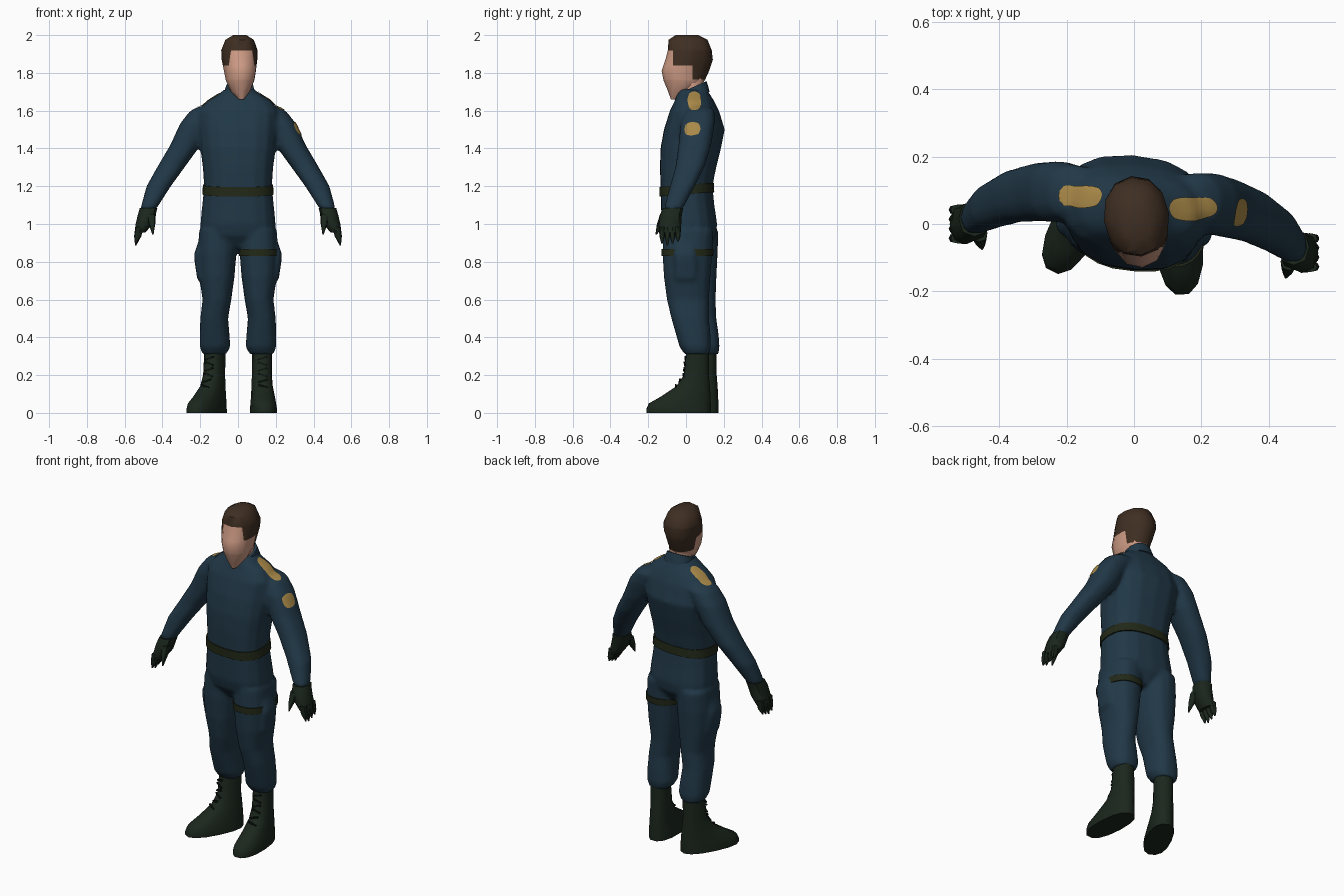
import bpy, bmesh, math
from mathutils import Vector, Matrix

cube = bpy.data.objects.get("Cube")
if cube:
    bpy.data.objects.remove(cube, do_unlink=True)


def material(name, *rgb):
    mat = bpy.data.materials.new(name)
    mat.use_nodes = True
    mat.diffuse_color = (*rgb, 1)
    bsdf = mat.node_tree.nodes["Principled BSDF"]
    bsdf.inputs["Base Color"].default_value = (*rgb, 1)
    bsdf.inputs["Roughness"].default_value = 0.9
    return mat


NAVY = material("navy cloth", 0.015, 0.039, 0.063)
GREEN = material("dark green leather", 0.011, 0.02, 0.012)
OLIVE = material("olive webbing", 0.016, 0.022, 0.009)
BLACK = material("black lace", 0.005, 0.008, 0.006)
SKIN = material("skin", 0.62, 0.33, 0.235)
HAIR = material("brown hair", 0.05, 0.028, 0.016)
GOLD = material("gold patch", 0.4, 0.25, 0.065)


def loft(bm, rings, n=16, power=0.85, skew=0.0, tilt=0.0):
    """Skin level cross-sections given as (z, x0, x1, y0, y1)."""
    loops = []
    for z, x0, x1, y0, y1 in rings:
        loop = []
        for i in range(n):
            a = math.tau * i / n
            c, s = math.cos(a), math.sin(a)
            dx = math.copysign(abs(c) ** power, c) * (x1 - x0) / 2
            dy = math.copysign(abs(s) ** power, s) * (y1 - y0) / 2
            x = (x0 + x1) / 2 + dx
            loop.append(bm.verts.new((x, (y0 + y1) / 2 + dy - skew * x, z + tilt * dy)))
        loops.append(loop)
    faces = [bm.faces.new(loops[0]), bm.faces.new(loops[-1])]
    for a, b in zip(loops, loops[1:]):
        for i in range(n):
            j = (i + 1) % n
            faces.append(bm.faces.new((a[i], a[j], b[j], b[i])))
    bmesh.ops.recalc_face_normals(bm, faces=faces)


def finish(name, bm, *mats, angle=50):
    mesh = bpy.data.meshes.new(name)
    bm.to_mesh(mesh)
    bm.free()
    for mat in mats:
        mesh.materials.append(mat)
    for poly in mesh.polygons:
        poly.use_smooth = True
    mesh.set_sharp_from_angle(angle=math.radians(angle))
    obj = bpy.data.objects.new(name, mesh)
    bpy.context.collection.objects.link(obj)
    return obj


def mirrored(rings, top, bottom):
    """Copy a limb to the other side, moved back by an amount that varies down it."""
    out = []
    for i, (z, x0, x1, y0, y1) in enumerate(rings):
        d = top + (bottom - top) * i / (len(rings) - 1)
        out.append((z, -x1, -x0, y0 + d, y1 + d))
    return out


def section(rings, z, grow):
    """Cross-section of a limb at height z, enlarged all round."""
    for a, b in zip(rings, rings[1:]):
        if b[0] <= z <= a[0]:
            t = (a[0] - z) / (a[0] - b[0])
            x0, x1, y0, y1 = [p + (q - p) * t for p, q in zip(a[1:], b[1:])]
            return (z, x0 - grow, x1 + grow, y0 - grow, y1 + grow)


def band(name, rings, top, bottom, mat, **shape):
    bm = bmesh.new()
    loft(bm, [section(rings, top, -0.01), section(rings, top, 0.005),
              section(rings, bottom, 0.005), section(rings, bottom, -0.01)], 24, **shape)
    finish(name, bm, mat, angle=40)


# Coverall: torso, sleeves, trouser legs and thigh pockets fused together
torso = [(1.715, -0.07, 0.085, -0.035, 0.11), (1.69, -0.1, 0.115, -0.045, 0.125),
         (1.65, -0.165, 0.18, -0.06, 0.15), (1.6, -0.21, 0.215, -0.085, 0.175),
         (1.5, -0.21, 0.21, -0.117, 0.205), (1.4, -0.2, 0.2, -0.135, 0.185),
         (1.3, -0.187, 0.187, -0.138, 0.16), (1.2, -0.18, 0.18, -0.135, 0.14),
         (1.1, -0.19, 0.19, -0.132, 0.15), (1.0, -0.2, 0.2, -0.13, 0.165),
         (0.94, -0.19, 0.19, -0.115, 0.158), (0.87, -0.07, 0.07, -0.06, 0.11)]
sleeve = [(1.62, 0.1, 0.215, 0.015, 0.13), (1.595, 0.1, 0.258, -0.01, 0.152),
          (1.53, 0.14, 0.308, -0.03, 0.152), (1.42, 0.195, 0.358, -0.04, 0.135),
          (1.31, 0.275, 0.423, -0.055, 0.102), (1.2, 0.355, 0.485, -0.085, 0.048),
          (1.08, 0.432, 0.517, -0.118, -0.018)]
leg = [(0.97, 0.01, 0.205, -0.12, 0.145), (0.85, 0.008, 0.214, -0.125, 0.14),
       (0.72, 0.018, 0.206, -0.118, 0.13), (0.6, 0.035, 0.188, -0.102, 0.122),
       (0.5, 0.052, 0.2, -0.078, 0.122), (0.42, 0.045, 0.203, -0.055, 0.13),
       (0.35, 0.04, 0.203, -0.035, 0.132), (0.31, 0.062, 0.188, -0.008, 0.122)]
pocket = [(0.9, 0.16, 0.212, -0.05, 0.045), (0.84, 0.15, 0.233, -0.065, 0.055),
          (0.8, 0.15, 0.23, -0.065, 0.06), (0.71, 0.15, 0.216, -0.06, 0.06),
          (0.69, 0.15, 0.2, -0.05, 0.05)]
bm = bmesh.new()
loft(bm, torso, power=0.8, skew=0.07)
for limb, top, bottom, power in ((sleeve, 0.01, 0.085, 0.85), (leg, 0.025, 0.05, 0.85),
                                 (pocket, 0.03, 0.03, 0.6)):
    loft(bm, limb, power=power)
    loft(bm, mirrored(limb, top, bottom), power=power)
coverall = finish("coverall", bm, NAVY)
remesh = coverall.modifiers.new("fuse", 'REMESH')
remesh.mode = 'VOXEL'
remesh.voxel_size = 0.012
remesh.use_smooth_shade = True
smooth = coverall.modifiers.new("soften", 'SMOOTH')
smooth.factor = 0.5
smooth.iterations = 4

# Collar, belt and thigh strap (the strap runs under the pocket)
bm = bmesh.new()
loft(bm, [(1.66, -0.09, 0.105, -0.055, 0.125), (1.7, -0.072, 0.09, -0.052, 0.115),
          (1.722, -0.066, 0.084, -0.046, 0.108)], tilt=0.45)
finish("collar", bm, NAVY)
band("belt", torso, 1.207, 1.157, OLIVE, power=0.8, skew=0.07, tilt=0.08)
band("thigh_strap", leg, 0.868, 0.83, OLIVE)

# Gloves with four pointed fingers and a thumb
palm = [(1.085, 0.427, 0.52, -0.122, -0.014), (1.05, 0.435, 0.53, -0.138, -0.022),
        (1.0, 0.452, 0.542, -0.145, -0.025), (0.955, 0.49, 0.547, -0.143, -0.028)]
hand_parts = [palm, [(1.05, 0.435, 0.485, -0.138, -0.085), (1.0, 0.438, 0.472, -0.154, -0.112),
                     (0.945, 0.447, 0.454, -0.162, -0.154)]]
for i in range(4):
    y = -0.127 + i * 0.028
    tip = 0.887 + 0.01 * abs(i - 1)
    hand_parts.append([(0.985, 0.497, 0.544, y - 0.016, y + 0.016),
                       (0.935, 0.512, 0.55, y - 0.014, y + 0.014),
                       (tip, 0.538, 0.545, y - 0.004, y + 0.004)])
for side in ("left", "right"):
    bm = bmesh.new()
    for part in hand_parts:
        loft(bm, part if side == "left" else mirrored(part, 0.085, 0.085), 8)
    finish(side + "_glove", bm, GREEN)

# Boots, drawn around the ankle and turned into place, with crossed laces
boot = [(0.34, -0.052, 0.052, -0.06, 0.06), (0.2, -0.054, 0.052, -0.075, 0.06),
        (0.14, -0.057, 0.056, -0.115, 0.066), (0.085, -0.062, 0.065, -0.2, 0.07),
        (0.05, -0.066, 0.07, -0.262, 0.072), (0.02, -0.07, 0.074, -0.275, 0.072),
        (0, -0.07, 0.074, -0.275, 0.072)]
for side, spot, yaw in (("left", (0.127, 0.062, 0), 3), ("right", (-0.122, 0.103, 0), -27)):
    place = Matrix.Translation(spot) @ Matrix.Rotation(math.radians(yaw), 4, 'Z')
    bm = bmesh.new()
    loft(bm, boot, 14)
    bm.transform(place)
    finish(side + "_boot", bm, GREEN)
    bm = bmesh.new()
    for i in range(6):
        z = 0.14 + i * 0.03
        front = section(boot, z, 0)[3]
        turn = Matrix.Rotation(math.radians(18 * (-1) ** i), 4, 'Y')
        size = Matrix.Diagonal((0.05, 0.009, 0.009, 1))
        bmesh.ops.create_cube(bm, size=1, matrix=Matrix.Translation((0, front, z)) @ turn @ size)
    bm.transform(place)
    finish(side + "_laces", bm, BLACK)

# Neck and head, the head cut along the hairline
bm = bmesh.new()
loft(bm, [(1.66, -0.05, 0.07, -0.03, 0.09), (1.8, -0.05, 0.07, -0.03, 0.1)], 10)
finish("neck", bm, SKIN)

bm = bmesh.new()
loft(bm, [(1.66, -0.014, 0.014, -0.096, -0.05), (1.7, -0.05, 0.05, -0.11, 0.03),
          (1.76, -0.076, 0.076, -0.135, 0.085), (1.81, -0.085, 0.085, -0.145, 0.108),
          (1.87, -0.095, 0.095, -0.125, 0.128), (1.92, -0.097, 0.097, -0.112, 0.122),
          (1.975, -0.076, 0.076, -0.108, 0.1), (2.0, -0.035, 0.035, -0.07, 0.05)], 12, 0.9)
HAIRLINE, TEMPLE, NAPE = 1.918, 1.84, 1.765
FOREHEAD, EAR = -0.092, 0.01
cuts = [((0, 0, z), (0, 0, 1)) for z in (HAIRLINE, TEMPLE, NAPE)]
cuts += [((0, y, 0), (0, 1, 0)) for y in (FOREHEAD, EAR)]
for co, no in cuts:
    bmesh.ops.bisect_plane(bm, geom=bm.verts[:] + bm.edges[:] + bm.faces[:],
                           plane_co=co, plane_no=no)
for face in bm.faces:
    c = face.calc_center_median()
    face.material_index = int(c.z > HAIRLINE or (c.z > TEMPLE and c.y > FOREHEAD)
                              or (c.z > NAPE and c.y > EAR))
bm.transform(Matrix.Translation((0.008, 0.015, 0)) @ Matrix.Rotation(math.radians(7), 4, 'Z'))
finish("head", bm, SKIN, HAIR)


# Rounded cloth patches wrapped onto the coverall
def patch(name, centre, u, v):
    bm = bmesh.new()
    bmesh.ops.create_grid(bm, x_segments=10, y_segments=10, size=1)
    for vert in bm.verts:
        a, b = vert.co.x, vert.co.y
        vert.co = (Vector(centre) + Vector(u) * a * math.sqrt(1 - b * b / 2.5)
                   + Vector(v) * b * math.sqrt(1 - a * a / 2.5))
    wrap = finish(name, bm, GOLD).modifiers.new("wrap", 'SHRINKWRAP')
    wrap.target = coverall
    wrap.wrap_method = 'NEAREST_SURFACEPOINT'
    wrap.wrap_mode = 'ABOVE_SURFACE'
    wrap.offset = 0.004


patch("left_shoulder_patch", (0.178, 0.045, 1.655), (0.076, 0, -0.042), (0, 0.037, 0))
patch("right_shoulder_patch", (-0.162, 0.084, 1.66), (0.066, 0, 0.034), (0, 0.037, 0))
patch("left_arm_patch", (0.312, 0.032, 1.5), (0, 0.043, 0), (-0.022, 0, 0.032))
